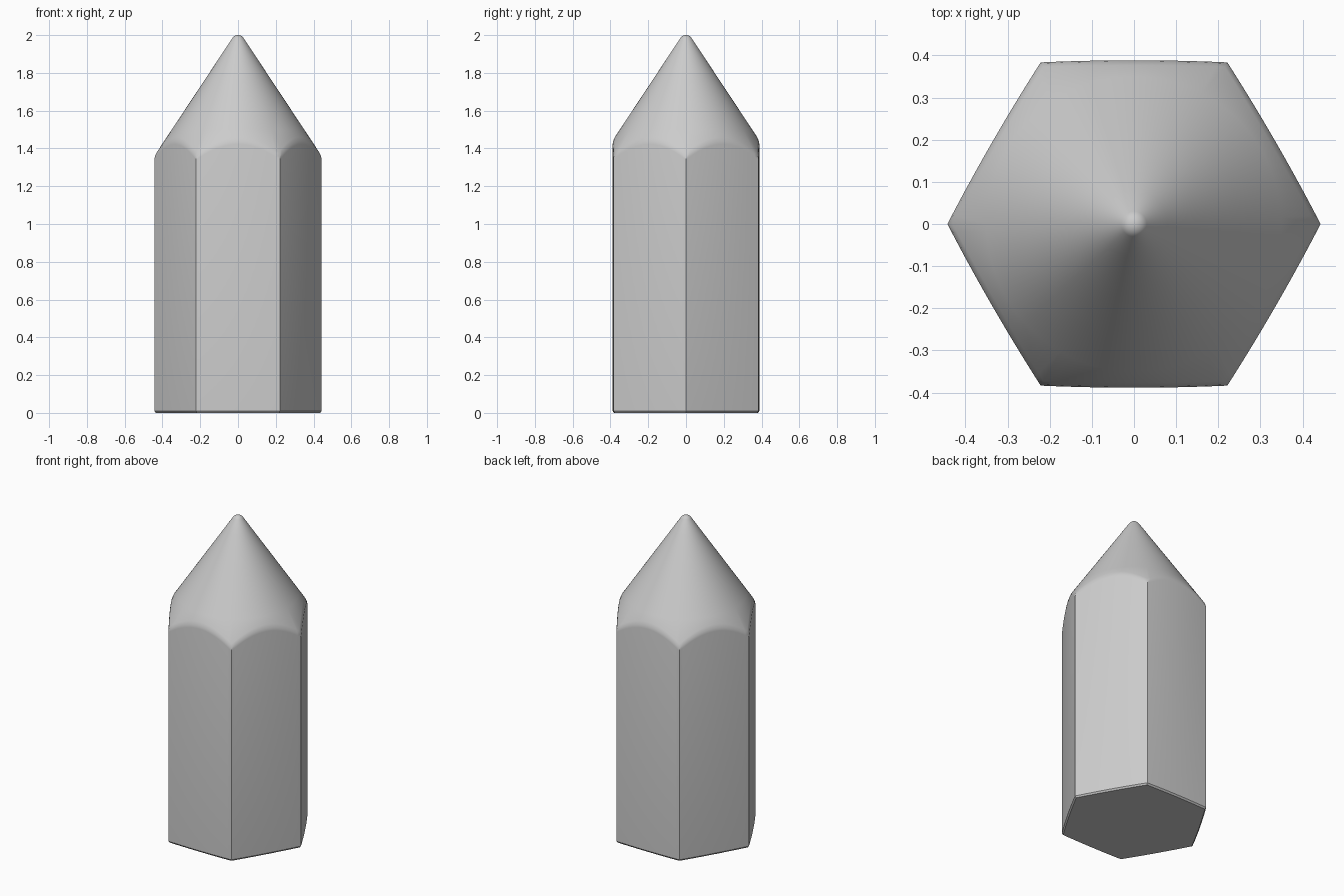
import bpy, bmesh
from math import sin, cos, pi, radians, sqrt, hypot

if "Cube" in bpy.data.objects:
    bpy.data.objects.remove(bpy.data.objects["Cube"])

CORNER = 0.443      # centre to hexagon corner
BULGE = 0.005       # slight outward bow of each side
PER_SIDE = 20
TIP_R = 0.036       # rounded tip radius
SLOPE = 1.51        # cone rise per unit radius
HALF = radians(33.5)
TAN_R = TIP_R * cos(HALF)
TAN_Z = 2 - TIP_R + TIP_R * sin(HALF)


def cone_z(r):
    return TAN_Z - SLOPE * (r - TAN_R)


# Hexagon outline with gently bowed sides
outline = []
for side in range(6):
    a, b = side * pi / 3, (side + 1) * pi / 3
    mid = (a + b) / 2
    for i in range(PER_SIDE):
        t = i / PER_SIDE
        bow = BULGE * 4 * t * (1 - t)
        outline.append((CORNER * (cos(a) * (1 - t) + cos(b) * t) + bow * cos(mid),
                        CORNER * (sin(a) * (1 - t) + sin(b) * t) + bow * sin(mid)))

bm = bmesh.new()


def ring(fn):
    """One loop of vertices; fn maps outline radius to (radius, height)."""
    verts = []
    for x, y in outline:
        rad = hypot(x, y)
        r, z = fn(rad)
        verts.append(bm.verts.new((x * r / rad, y * r / rad, z)))
    return verts


# Base edge, hexagonal shaft and soft crease into the cone
rings = [ring(lambda R: (R - 0.008, 0)),
         ring(lambda R: (R, 0.01)),
         ring(lambda R: (R, cone_z(R) - 0.02)),
         ring(lambda R: (R - 0.003, cone_z(R) - 0.003)),
         ring(lambda R: (R - 0.012, cone_z(R - 0.012)))]
# Sharpened cone
for r in (0.35, 0.25, 0.15, 0.08, TAN_R):
    rings.append(ring(lambda R, r=r: (r, cone_z(r))))
# Rounded tip
for k in range(1, 5):
    ang = HALF + (pi / 2 - HALF) * k / 5
    rings.append(ring(lambda R, g=ang: (TIP_R * cos(g), 2 - TIP_R + TIP_R * sin(g))))

n = len(outline)
for lo, hi in zip(rings, rings[1:]):
    for i in range(n):
        j = (i + 1) % n
        bm.faces.new((lo[i], lo[j], hi[j], hi[i]))
bm.faces.new(rings[0][::-1])
apex = bm.verts.new((0, 0, 2))
for i in range(n):
    bm.faces.new((rings[-1][i], rings[-1][(i + 1) % n], apex))

mesh = bpy.data.meshes.new("hexagonal_pencil_stub")
bm.to_mesh(mesh)
bm.free()
obj = bpy.data.objects.new("hexagonal_pencil_stub", mesh)
bpy.context.collection.objects.link(obj)
bpy.context.view_layer.objects.active = obj
obj.select_set(True)
bpy.ops.object.shade_smooth_by_angle(angle=radians(30))
